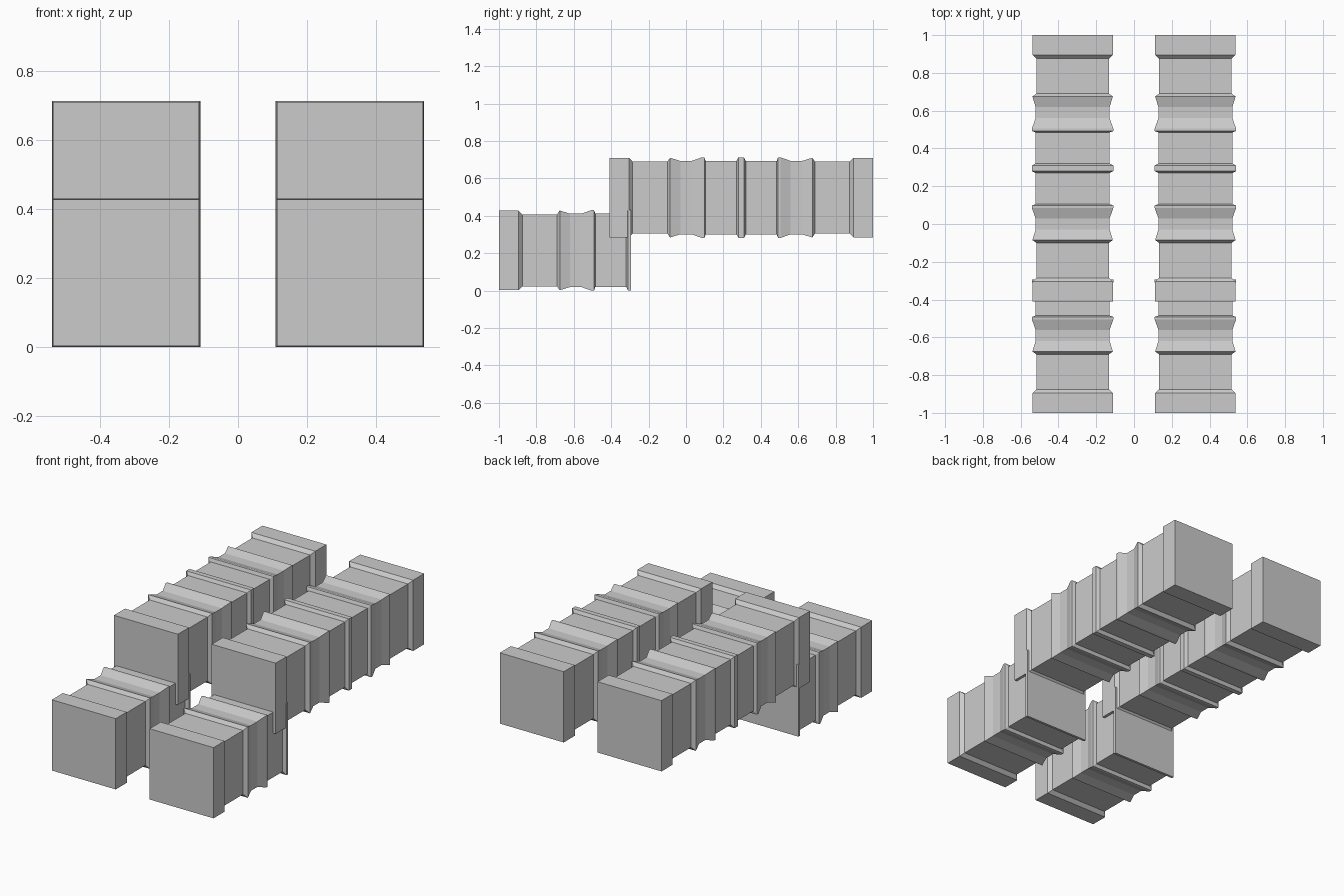
import bpy, bmesh

if "Cube" in bpy.data.objects:
    bpy.data.objects.remove(bpy.data.objects["Cube"])

# One plain grey for every part
grey = bpy.data.materials.new("light grey")
grey.diffuse_color = (0.6, 0.6, 0.6, 1)
grey.use_nodes = True
grey.node_tree.nodes["Principled BSDF"].inputs["Base Color"].default_value = grey.diffuse_color

# Half-beam profile: (distance from the end cap, half width of the square section)
HALF = [(0, .2125), (.105, .2125), (.125, .192),      # end cap
        (.31, .192), (.325, .213),                    # narrow lip
        (.38, .196), (.44, .196),                     # waist
        (.495, .2155), (.508, .2155), (.515, .196),   # wide lip
        (.68, .196), (.69, .2155), (.705, .2155)]     # half of the middle ring
LENGTH = 1.41


def beam(name, profile, x, y, z):
    """Square section lofted along y."""
    bm = bmesh.new()
    rings = []
    for d, r in profile:
        corners = ((-r, -r), (r, -r), (r, r), (-r, r))
        rings.append([bm.verts.new((x + a, y + d, z + b)) for a, b in corners])
    for p, q in zip(rings, rings[1:]):
        for i in range(4):
            j = (i + 1) % 4
            bm.faces.new((p[i], p[j], q[j], q[i]))
    bm.faces.new(rings[0])
    bm.faces.new(rings[-1])
    bmesh.ops.recalc_face_normals(bm, faces=bm.faces)
    mesh = bpy.data.meshes.new(name)
    bm.to_mesh(mesh)
    bm.free()
    mesh.materials.append(grey)
    obj = bpy.data.objects.new(name, mesh)
    bpy.context.collection.objects.link(obj)


# Full beam is the half profile mirrored about its middle ring
full = HALF[:-1] + [(LENGTH - d, r) for d, r in reversed(HALF[:-1])]

for side, x in (("left", -.325), ("right", .325)):
    beam("upper_beam_" + side, full, x, -.41, .4975)
    beam("lower_half_beam_" + side, HALF, x, -1, .2155)
